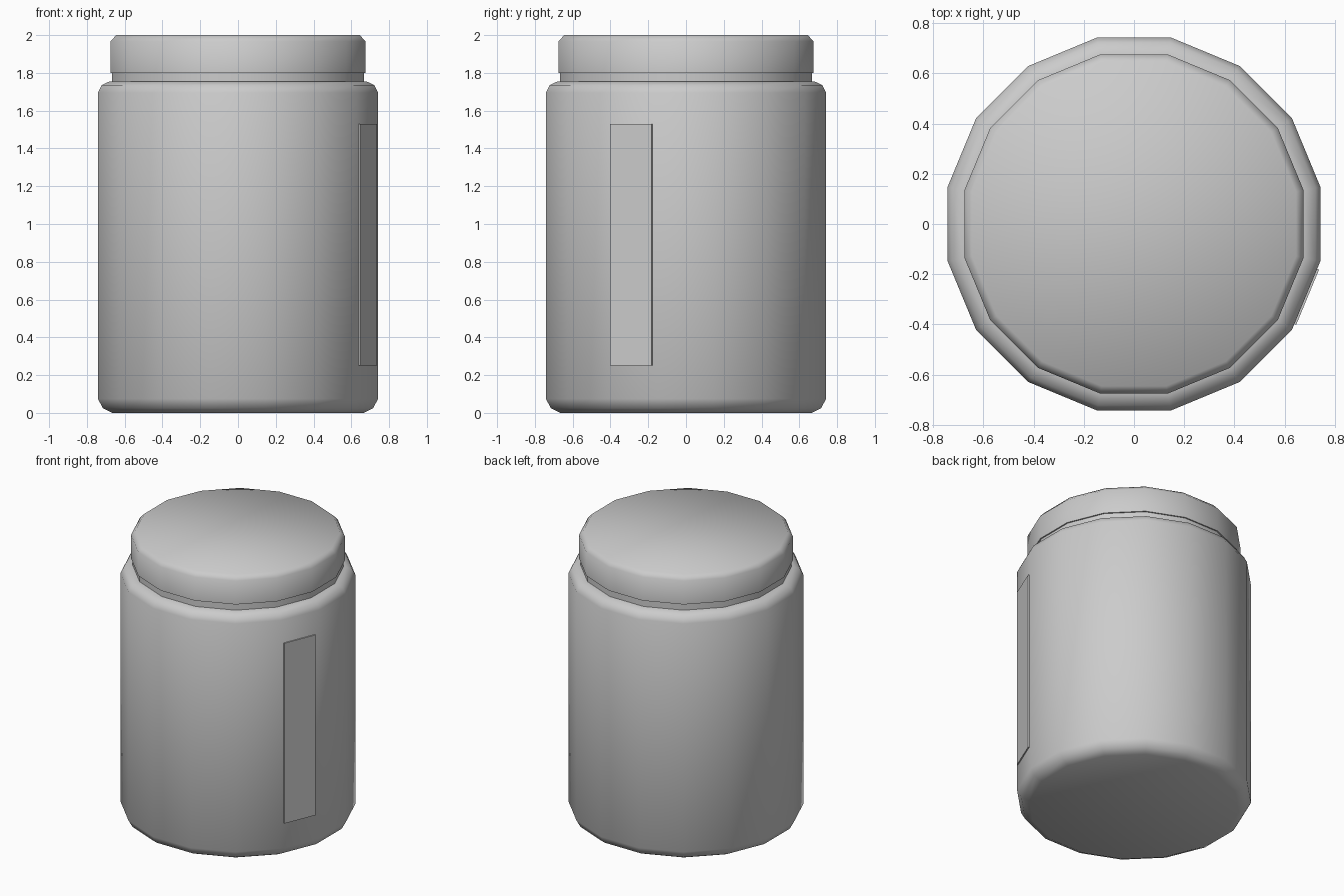
import bpy, bmesh, math
from mathutils import Vector

SIDES = 16
HALF = math.pi / SIDES

cube = bpy.data.objects.get("Cube")
if cube:
    bpy.data.objects.remove(cube, do_unlink=True)

# One plain grey for everything
grey = bpy.data.materials.new("plain_grey")
grey.use_nodes = True
colour = (0.6, 0.6, 0.6, 1)
grey.diffuse_color = colour
grey.node_tree.nodes["Principled BSDF"].inputs["Base Color"].default_value = colour


def finish(name, bm, smooth):
    bmesh.ops.recalc_face_normals(bm, faces=bm.faces)
    mesh = bpy.data.meshes.new(name)
    bm.to_mesh(mesh)
    bm.free()
    mesh.materials.append(grey)
    obj = bpy.data.objects.new(name, mesh)
    bpy.context.collection.objects.link(obj)
    if smooth:
        bpy.ops.object.select_all(action="DESELECT")
        obj.select_set(True)
        bpy.context.view_layer.objects.active = obj
        bpy.ops.object.shade_smooth_by_angle(angle=math.radians(60))
    return obj


def turned(name, profile):
    """Closed solid from (distance to flat side, height) pairs, bottom to top."""
    bm = bmesh.new()
    rings = []
    for flat, z in profile:
        r = flat / math.cos(HALF)
        rings.append([bm.verts.new((r * math.cos(HALF * (2 * i + 1)),
                                    r * math.sin(HALF * (2 * i + 1)), z))
                      for i in range(SIDES)])
    for low, high in zip(rings, rings[1:]):
        for i in range(SIDES):
            j = (i + 1) % SIDES
            bm.faces.new((low[i], low[j], high[j], high[i]))
    bm.faces.new(rings[0])
    bm.faces.new(rings[-1])
    return finish(name, bm, True)


# Jar body with rounded base and shoulder
turned("jar_body", [(0.665, 0), (0.715, 0.025), (0.742, 0.075),
                    (0.742, 1.695), (0.722, 1.735), (0.68, 1.755)])

# Neck, just narrower than the lid
turned("jar_neck", [(0.666, 1.74), (0.666, 1.81)])

# Lid with a chamfered top edge
turned("jar_lid", [(0.675, 1.80), (0.675, 1.967), (0.645, 2.0)])

# Thin upright label plate lying on one side of the body
bm = bmesh.new()
bmesh.ops.create_cube(bm, size=1)
bmesh.ops.scale(bm, vec=(0.008, 0.238, 1.28), verts=bm.verts)
label = finish("side_label", bm, False)
angle = -2 * HALF
outward = Vector((math.cos(angle), math.sin(angle), 0))
along = Vector((-outward.y, outward.x, 0))
label.location = outward * 0.746 + along * -0.005 + Vector((0, 0, 0.89))
label.rotation_euler.z = angle
